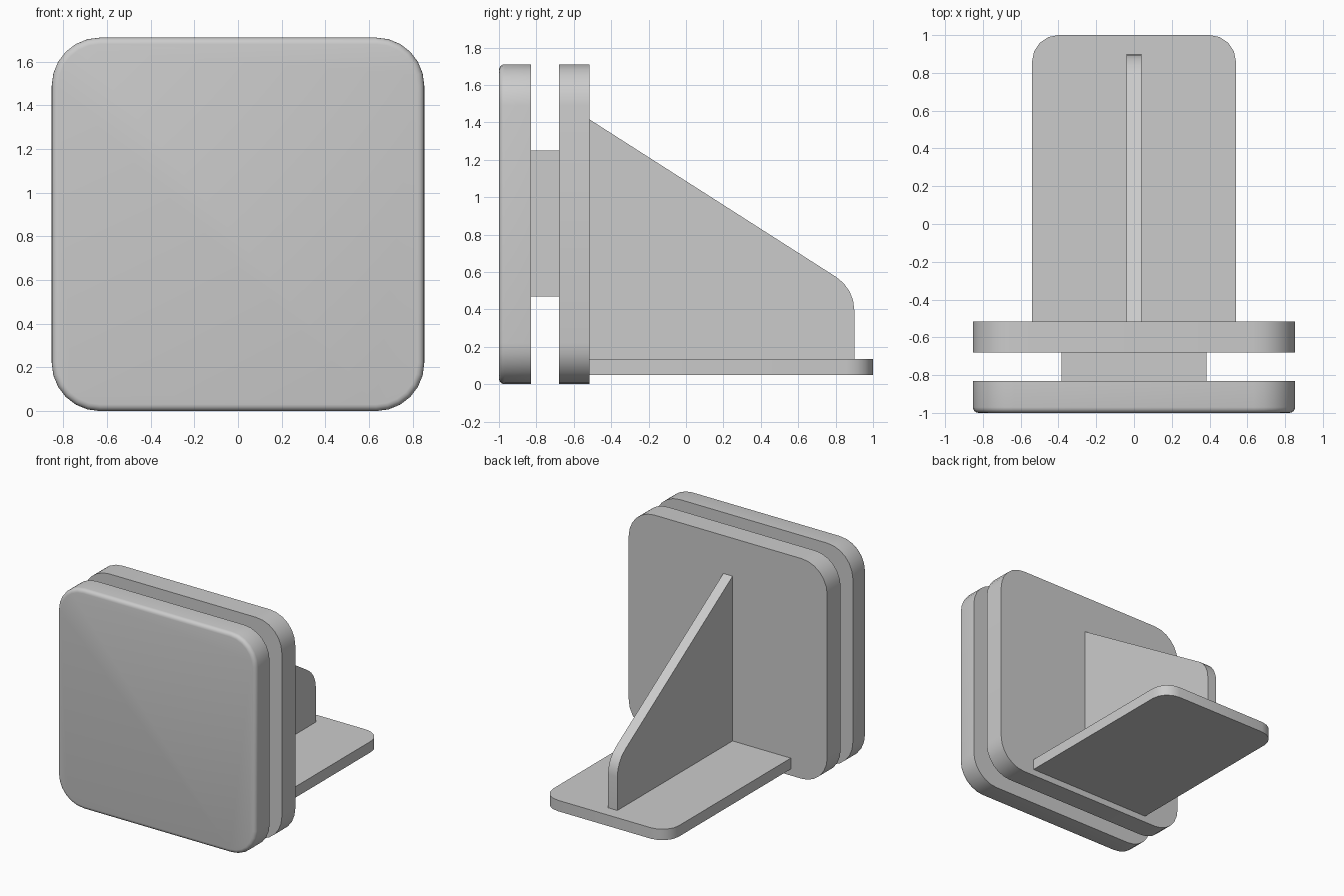
import bpy, bmesh
from mathutils import Vector

if "Cube" in bpy.data.objects:
    bpy.data.objects.remove(bpy.data.objects["Cube"])


def fillet(corners, segments=6):
    """Outline from (u, v, tangent length) corners, rounding where length > 0."""
    out, n = [], len(corners)
    for i, (u, v, t) in enumerate(corners):
        p = Vector((u, v))
        if t == 0:
            out.append(p)
            continue
        a = (Vector(corners[i - 1][:2]) - p).normalized()
        b = (Vector(corners[(i + 1) % n][:2]) - p).normalized()
        half = (a + b).normalized()
        centre = p + half * (t / half.dot(a))
        start, end = p + a * t - centre, p + b * t - centre
        radius = start.length
        start.normalize()
        end.normalize()
        out += [centre + radius * start.slerp(end, k / segments) for k in range(segments + 1)]
    return out


def prism(name, outline, place, lo, hi, soft=0.0):
    """Extrude an outline from lo to hi; soft rounds the rim of the lo face."""
    bm = bmesh.new()
    first = [bm.verts.new(place(p.x, p.y, lo)) for p in outline]
    last = [bm.verts.new(place(p.x, p.y, hi)) for p in outline]
    n = len(outline)
    cap = bm.faces.new(first)
    bm.faces.new(last[::-1])
    for i in range(n):
        j = (i + 1) % n
        bm.faces.new((first[j], first[i], last[i], last[j]))
    bmesh.ops.recalc_face_normals(bm, faces=bm.faces)
    if soft:
        bmesh.ops.bevel(bm, geom=list(cap.edges), offset=soft, segments=4,
                        profile=0.5, affect='EDGES')
    mesh = bpy.data.meshes.new(name)
    bm.to_mesh(mesh)
    bm.free()
    obj = bpy.data.objects.new(name, mesh)
    bpy.context.collection.objects.link(obj)
    bpy.ops.object.select_all(action='DESELECT')
    obj.select_set(True)
    bpy.context.view_layer.objects.active = obj
    bpy.ops.object.shade_smooth_by_angle(angle=0.6)
    return obj


def along_x(u, v, d): return (d, u, v)
def along_y(u, v, d): return (u, d, v)
def along_z(u, v, d): return (u, v, d)


# Two rounded square plates, the front one with a softened rim
R = 0.22
plate = fillet([(-0.853, 0, R), (0.853, 0, R), (0.853, 1.71, R), (-0.853, 1.71, R)])
prism("front_plate", plate, along_y, -1.0, -0.83, soft=0.03)
prism("back_plate", plate, along_y, -0.68, -0.515)

# Square neck joining the plates
neck = fillet([(-0.385, 0.47, 0), (0.385, 0.47, 0), (0.385, 1.25, 0), (-0.385, 1.25, 0)])
prism("neck", neck, along_y, -0.83, -0.68)

# Shelf with rounded rear corners
shelf = fillet([(-0.54, -0.515, 0), (0.54, -0.515, 0), (0.54, 1.0, 0.14), (-0.54, 1.0, 0.14)], 4)
prism("shelf", shelf, along_z, 0.05, 0.135)

# Sloping support rib
rib = fillet([(-0.515, 0.135, 0), (0.9, 0.135, 0), (0.9, 0.511, 0.115), (-0.515, 1.415, 0)], 4)
prism("support_rib", rib, along_x, -0.04, 0.04)
